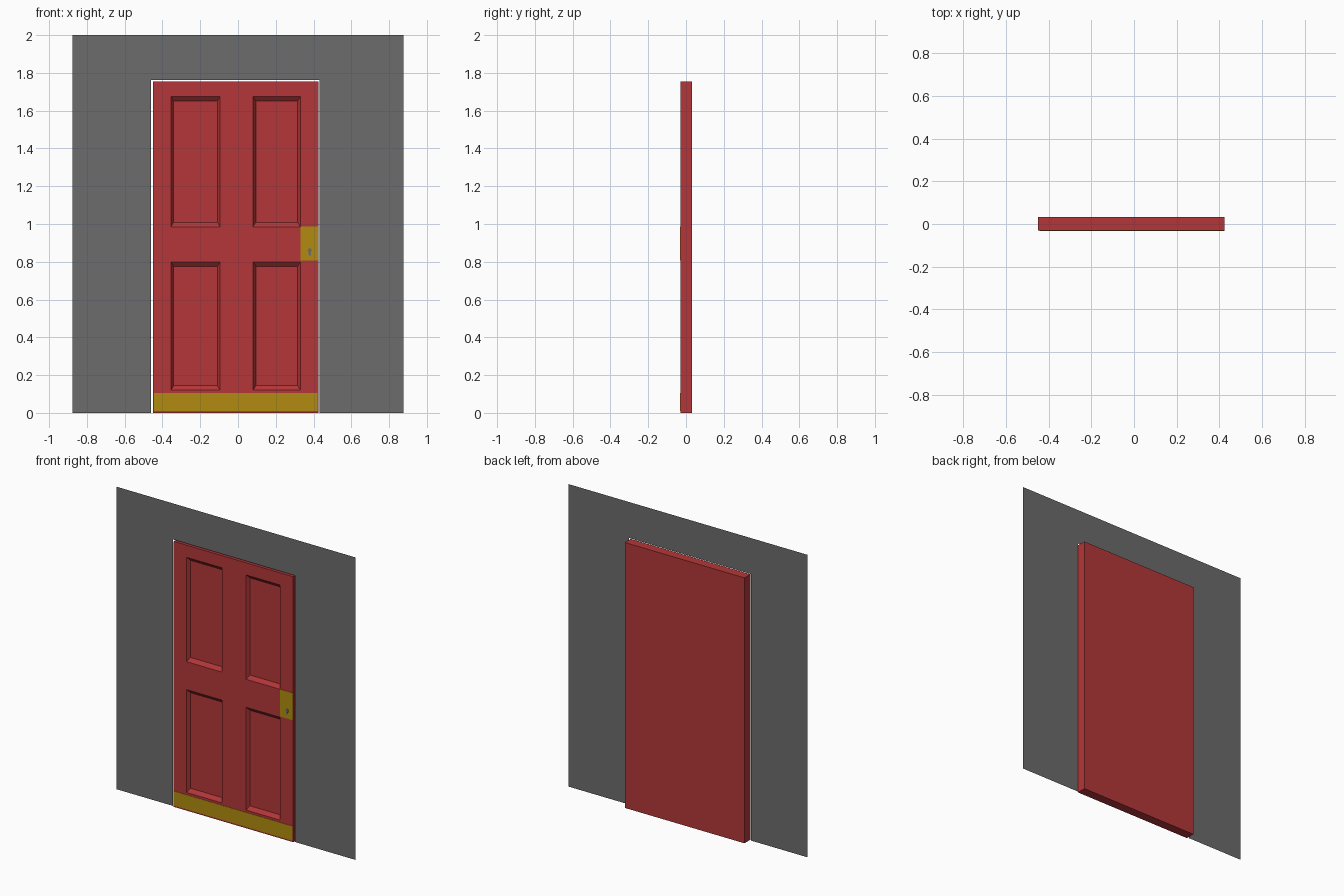
import bpy, bmesh, math

if "Cube" in bpy.data.objects:
    bpy.data.objects.remove(bpy.data.objects["Cube"], do_unlink=True)


def material(name, rgb):
    mat = bpy.data.materials.new(name)
    mat.use_nodes = True
    colour = (*rgb, 1)
    mat.diffuse_color = colour
    mat.node_tree.nodes["Principled BSDF"].inputs["Base Color"].default_value = colour
    return mat


RED = material("red paint", (0.456, 0.037, 0.040))
GREY = material("wall grey", (0.150, 0.150, 0.150))
BRASS = material("brass", (0.445, 0.260, 0.005))


def finish(name, bm, mat):
    mesh = bpy.data.meshes.new(name)
    bm.to_mesh(mesh)
    bm.free()
    mesh.materials.append(mat)
    obj = bpy.data.objects.new(name, mesh)
    bpy.context.collection.objects.link(obj)
    return obj


def plate(name, outline, y, thickness, mat):
    """Flat front-facing outline of (x, z) points, thickened backwards."""
    bm = bmesh.new()
    face = bm.faces.new([bm.verts.new((x, y, z)) for x, z in outline])
    if thickness:
        result = bmesh.ops.extrude_face_region(bm, geom=[face], use_keep_orig=True)
        moved = [v for v in result["geom"] if isinstance(v, bmesh.types.BMVert)]
        bmesh.ops.translate(bm, verts=moved, vec=(0, thickness, 0))
        bmesh.ops.recalc_face_normals(bm, faces=bm.faces)
    return finish(name, bm, mat)


def rectangle(x0, x1, z0, z1):
    return [(x0, z0), (x1, z0), (x1, z1), (x0, z1)]


FRONT, BACK = -0.030, 0.032
RECESS = 0.02               # depth of the panels
BEVEL_X, BEVEL_Z = 0.014, 0.024

# Door slab: front grid whose panel cells sink in with sloped edges
xs = [-0.45, -0.355, -0.095, 0.08, 0.33, 0.425]
zs = [0.0, 0.12, 0.80, 0.985, 1.675, 1.755]
bm = bmesh.new()
grid = [[bm.verts.new((x, FRONT, z)) for x in xs] for z in zs]
for j in range(5):
    for i in range(5):
        ring = [grid[j][i], grid[j][i + 1], grid[j + 1][i + 1], grid[j + 1][i]]
        if i in (1, 3) and j in (1, 3):
            inner = [bm.verts.new((x, FRONT + RECESS, z)) for x, z in rectangle(
                xs[i] + BEVEL_X, xs[i + 1] - BEVEL_X,
                zs[j] + BEVEL_Z, zs[j + 1] - BEVEL_Z)]
            for k in range(4):
                n = (k + 1) % 4
                bm.faces.new([ring[k], ring[n], inner[n], inner[k]])
            ring = inner
        bm.faces.new(ring)

# Sides and back of the slab
rim = [e for e in bm.edges if e.is_boundary]
result = bmesh.ops.extrude_edge_only(bm, edges=rim)
for v in result["geom"]:
    if isinstance(v, bmesh.types.BMVert):
        v.co.y = BACK
back_edges = [e for e in result["geom"] if isinstance(e, bmesh.types.BMEdge)]
bmesh.ops.contextual_create(bm, geom=back_edges)
bmesh.ops.recalc_face_normals(bm, faces=bm.faces)
finish("door", bm, RED)

# Thin wall sheet with a doorway open at the floor
plate("wall", [(-0.875, 0), (-0.46, 0), (-0.46, 1.762), (0.432, 1.762),
               (0.432, 0), (0.875, 0), (0.875, 2), (-0.875, 2)],
      -0.022, 0, GREY)

# Brass fittings
plate("kick_plate", rectangle(-0.444, 0.42, 0.01, 0.105),
      FRONT - 0.002, 0.003, BRASS)
plate("lock_plate", rectangle(0.33, 0.425, 0.806, 0.986),
      FRONT - 0.002, 0.003, BRASS)

# Keyhole: round top with a narrow tail
arc = [math.radians(-50 + 28 * k) for k in range(11)]
keyhole = [(0.375, 0.832), (0.385, 0.832)]
keyhole += [(0.38 + 0.011 * math.cos(a), 0.861 + 0.011 * math.sin(a)) for a in arc]
plate("keyhole", keyhole, FRONT - 0.003, 0.002, GREY)
